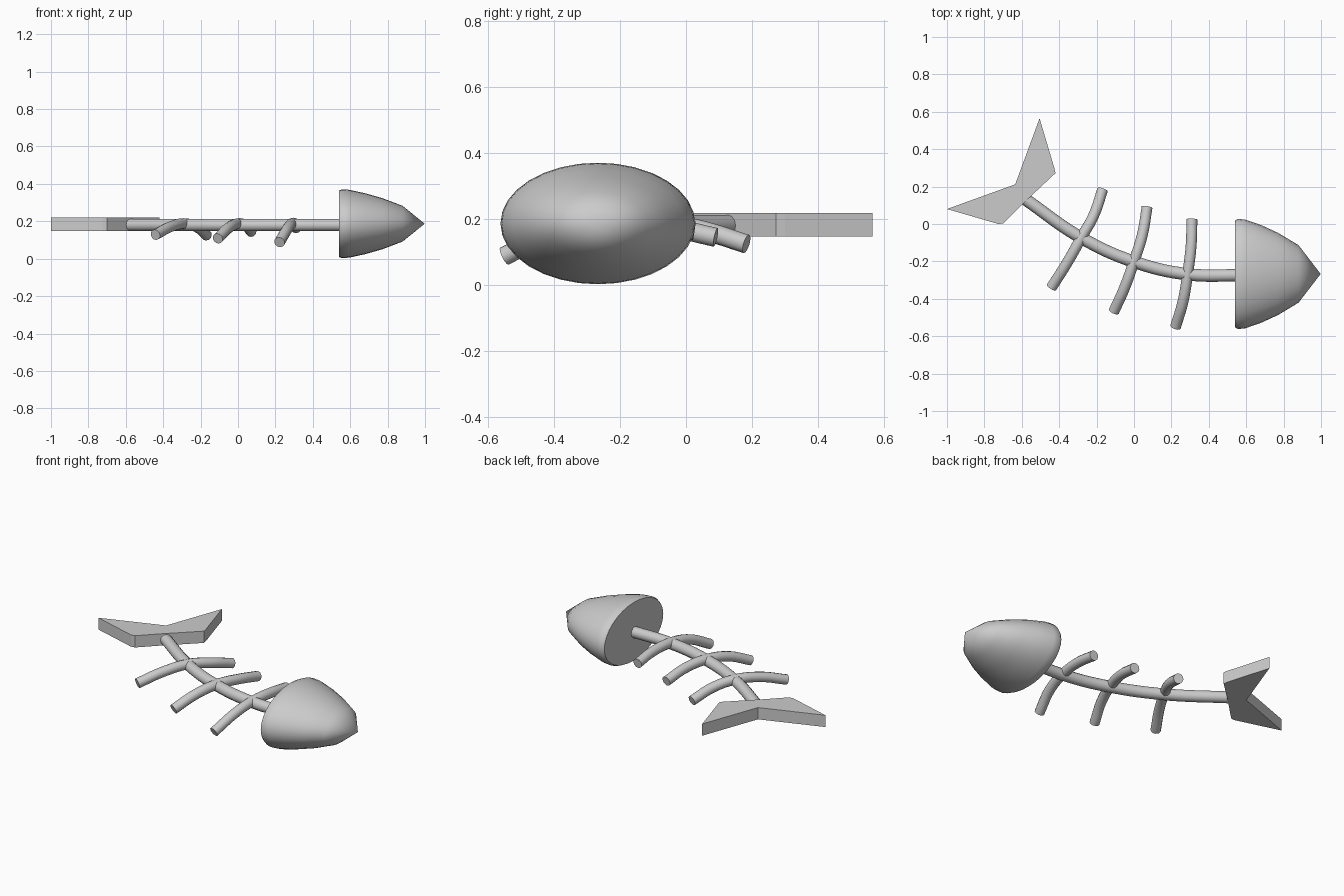
import bpy, bmesh, math

if "Cube" in bpy.data.objects:
    bpy.data.objects.remove(bpy.data.objects["Cube"])


def finish(obj, angle=35):
    bpy.ops.object.select_all(action='DESELECT')
    obj.select_set(True)
    bpy.context.view_layer.objects.active = obj
    if obj.type == 'CURVE':
        bpy.ops.object.convert(target='MESH')
        obj = bpy.context.object
    bpy.ops.object.shade_smooth_by_angle(angle=math.radians(angle))
    return obj


def link_bmesh(name, bm):
    bmesh.ops.recalc_face_normals(bm, faces=bm.faces)
    mesh = bpy.data.meshes.new(name)
    bm.to_mesh(mesh)
    bm.free()
    obj = bpy.data.objects.new(name, mesh)
    bpy.context.collection.objects.link(obj)
    return obj


def tube(name, points, radius):
    """Round capped tube through the given points."""
    cu = bpy.data.curves.new(name, 'CURVE')
    cu.dimensions = '3D'
    cu.bevel_depth = radius
    cu.bevel_resolution = 4
    cu.resolution_u = 8
    cu.use_fill_caps = True
    sp = cu.splines.new('BEZIER')
    sp.bezier_points.add(len(points) - 1)
    for bp, co in zip(sp.bezier_points, points):
        bp.co = co
        bp.handle_left_type = bp.handle_right_type = 'AUTO'
    obj = bpy.data.objects.new(name, cu)
    bpy.context.collection.objects.link(obj)
    return finish(obj)


# Head: elliptical bullet, pointed nose along +x, flat back
CY, CZ, RY, RZ, SEG = -0.267, 0.187, 0.295, 0.184, 32
profile = [(0.54, 0.965), (0.555, 1.0), (0.595, 0.985), (0.68, 0.885),
           (0.77, 0.745), (0.88, 0.52)]
bm = bmesh.new()
rings = []
for x, s in profile:
    rings.append([bm.verts.new((x, CY + RY * s * math.cos(a), CZ + RZ * s * math.sin(a)))
                  for a in (2 * math.pi * i / SEG for i in range(SEG))])
for r0, r1 in zip(rings, rings[1:]):
    for i in range(SEG):
        j = (i + 1) % SEG
        bm.faces.new((r0[i], r0[j], r1[j], r1[i]))
tip = bm.verts.new((0.998, CY, CZ))
for i in range(SEG):
    bm.faces.new((rings[-1][i], rings[-1][(i + 1) % SEG], tip))
bm.faces.new(rings[0])
finish(link_bmesh("head", bm), 50)

# Backbone
tube("spine", [(-0.585, 0.135, 0.18), (-0.28, -0.075, 0.18), (0.0, -0.202, 0.18),
               (0.28, -0.268, 0.18), (0.58, -0.275, 0.18)], 0.033)

# Ribs: side tip, middle, spine, middle, other tip
ribs = [
    [(-0.168, 0.183, 0.125), (-0.215, 0.047, 0.167), (-0.28, -0.07, 0.187),
     (-0.358, -0.208, 0.172), (-0.442, -0.34, 0.128)],
    [(0.07, 0.09, 0.145), (0.044, -0.06, 0.177), (0.0, -0.2, 0.187),
     (-0.05, -0.34, 0.165), (-0.108, -0.468, 0.108)],
    [(0.31, 0.025, 0.165), (0.305, -0.12, 0.186), (0.287, -0.265, 0.187),
     (0.263, -0.41, 0.158), (0.222, -0.55, 0.088)],
]
for n, pts in enumerate(ribs, 1):
    tube(f"rib_pair_{n}", pts, 0.029)

# Tail fin: extruded forked outline
outline = [(-1.0, 0.08), (-0.725, 0.0), (-0.70, 0.003), (-0.592, 0.11),
           (-0.42, 0.272), (-0.426, 0.3), (-0.505, 0.565), (-0.635, 0.212)]
bm = bmesh.new()
face = bm.faces.new([bm.verts.new((x, y, 0.147)) for x, y in outline])
ext = bmesh.ops.extrude_face_region(bm, geom=[face])
bmesh.ops.translate(bm, vec=(0, 0, 0.072),
                    verts=[v for v in ext["geom"] if isinstance(v, bmesh.types.BMVert)])
link_bmesh("tail_fin", bm)
